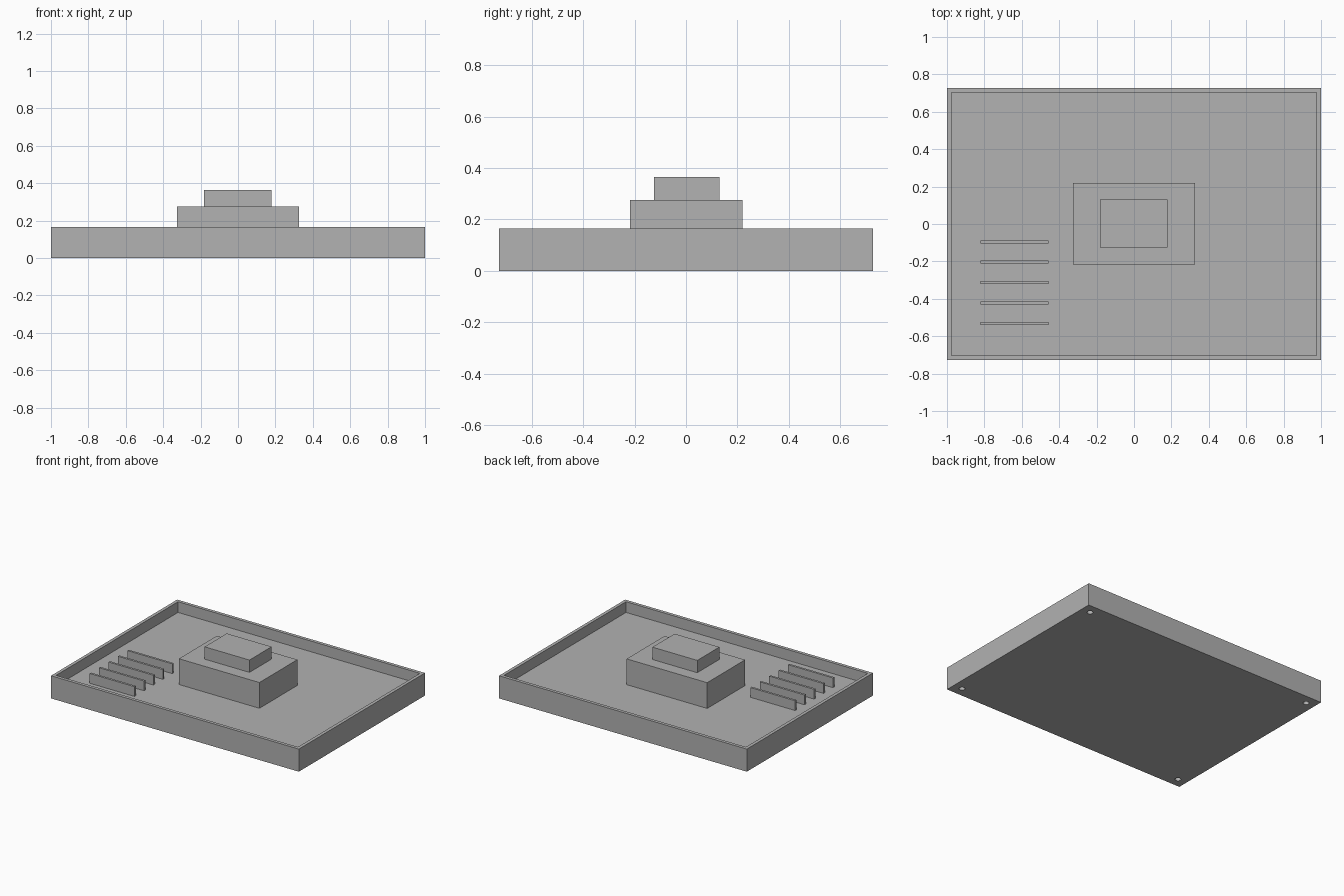
import bpy
import bmesh
from mathutils import Matrix, Vector

cube = bpy.data.objects.get("Cube")
if cube:
    bpy.data.objects.remove(cube, do_unlink=True)

# One plain grey for everything
grey = bpy.data.materials.new("plain_grey")
grey.use_nodes = True
colour = (0.445, 0.445, 0.445, 1)
grey.diffuse_color = colour
grey.node_tree.nodes["Principled BSDF"].inputs["Base Color"].default_value = colour

HALF_Y = 0.727
RIM_Z = 0.165
FLOOR_Z = 0.087
WALL = 0.034


def add_object(name, bm):
    mesh = bpy.data.meshes.new(name)
    bm.to_mesh(mesh)
    bm.free()
    mesh.materials.append(grey)
    obj = bpy.data.objects.new(name, mesh)
    bpy.context.collection.objects.link(obj)
    return obj


def box_mesh(low, high):
    low, high = Vector(low), Vector(high)
    bm = bmesh.new()
    place = Matrix.Translation((low + high) / 2) @ Matrix.Diagonal((*(high - low), 1))
    bmesh.ops.create_cube(bm, size=1, matrix=place)
    return bm


# Tray: a slab with its top face inset and sunk to form the rim and floor
bm = box_mesh((-1, -HALF_Y, 0), (1, HALF_Y, RIM_Z))
bm.normal_update()
top = max(bm.faces, key=lambda f: f.calc_center_median().z)
bmesh.ops.inset_region(bm, faces=[top], thickness=WALL)
sunk = bmesh.ops.extrude_discrete_faces(bm, faces=[top])["faces"]
bmesh.ops.translate(bm, verts=sunk[0].verts, vec=(0, 0, FLOOR_Z - RIM_Z))
tray = add_object("tray", bm)

# Blind screw holes in the underside corners
bm = bmesh.new()
for sx in (-1, 1):
    for sy in (-1, 1):
        bmesh.ops.create_cone(
            bm, cap_ends=True, segments=24, radius1=0.02, radius2=0.02, depth=0.12,
            matrix=Matrix.Translation((sx * 0.93, sy * (HALF_Y - 0.07), 0)))
cutter = add_object("hole_cutter", bm)
cutter.hide_render = True
cut = tray.modifiers.new("screw_holes", "BOOLEAN")
cut.operation = "DIFFERENCE"
cut.solver = "EXACT"
cut.object = cutter
bpy.context.view_layer.objects.active = tray
bpy.ops.object.modifier_apply(modifier=cut.name)
bpy.data.objects.remove(cutter, do_unlink=True)

# Stepped block in the middle
add_object("lower_block", box_mesh((-0.325, -0.217, FLOOR_Z), (0.325, 0.22, 0.275)))
add_object("upper_block", box_mesh((-0.182, -0.125, 0.275), (0.18, 0.13, 0.365)))

# Row of thin upright fins
for i in range(5):
    y = -0.095 - i * 0.109
    add_object(f"fin_{i + 1}", box_mesh((-0.82, y - 0.008, FLOOR_Z), (-0.458, y + 0.008, 0.158)))
